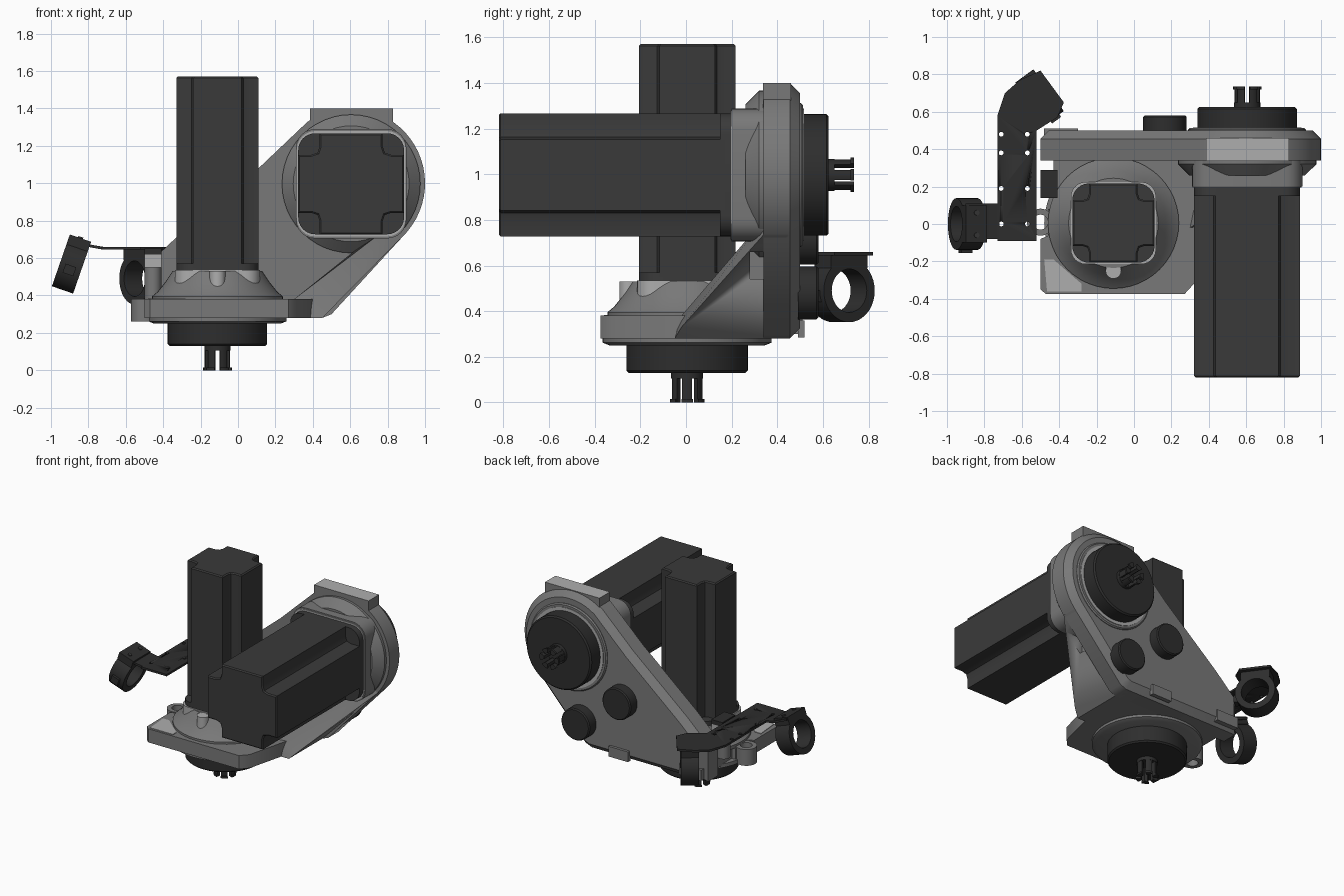
import bpy, bmesh
from math import sin, cos, radians, pi
from mathutils import Matrix, Vector

cube = bpy.data.objects.get("Cube")
if cube:
    bpy.data.objects.remove(cube, do_unlink=True)


def material(name, value):
    m = bpy.data.materials.new(name)
    m.use_nodes = True
    colour = (value, value, value, 1)
    m.diffuse_color = colour
    m.node_tree.nodes["Principled BSDF"].inputs["Base Color"].default_value = colour
    return m


GREY = material("bracket grey", 0.19)
LIGHT = material("machined light grey", 0.42)
DARK = material("motor charcoal", 0.042)
BLACK = material("near black", 0.027)


def finish(name, bm, mats, matrix=None):
    bmesh.ops.recalc_face_normals(bm, faces=bm.faces)
    me = bpy.data.meshes.new(name)
    if matrix:
        bm.transform(matrix)
    bm.to_mesh(me)
    bm.free()
    for m in mats if isinstance(mats, (list, tuple)) else [mats]:
        me.materials.append(m)
    for p in me.polygons:
        p.use_smooth = True
    me.set_sharp_from_angle(angle=radians(32))
    ob = bpy.data.objects.new(name, me)
    bpy.context.collection.objects.link(ob)
    return ob


def prism(name, pts, lo, hi, axis, mat, chamfer=0, matrix=None):
    """Extrude an outline along y or z; chamfer rounds the rim of the hi end."""
    place = (lambda p, d: (p[0], d, p[1])) if axis == "y" else (lambda p, d: (p[0], p[1], d))
    bm = bmesh.new()
    a = [bm.verts.new(place(p, lo)) for p in pts]
    b = [bm.verts.new(place(p, hi)) for p in pts]
    bm.faces.new(a)
    cap = bm.faces.new(b)
    n = len(pts)
    for i in range(n):
        j = (i + 1) % n
        bm.faces.new((a[i], a[j], b[j], b[i]))
    bmesh.ops.recalc_face_normals(bm, faces=bm.faces)
    if chamfer:
        bmesh.ops.bevel(bm, geom=list(cap.edges), offset=chamfer, segments=1,
                        affect="EDGES", clamp_overlap=True)
    return finish(name, bm, mat, matrix)


def box(name, lo, hi, mat, matrix=None):
    pts = [(lo[0], lo[1]), (hi[0], lo[1]), (hi[0], hi[1]), (lo[0], hi[1])]
    return prism(name, pts, lo[2], hi[2], "z", mat, 0, matrix)


def arc(cx, cy, r, a0, a1, n):
    steps = [radians(a0 + (a1 - a0) * i / n) for i in range(n + 1)]
    return [(cx + r * cos(t), cy + r * sin(t)) for t in steps]


def circle(cx, cy, r, n=48):
    return arc(cx, cy, r, 0, 360, n)[:-1]


def rounded(cx, cy, hx, hy, r):
    pts = []
    for sx, sy, a in ((1, 1, 0), (-1, 1, 90), (-1, -1, 180), (1, -1, 270)):
        pts += arc(cx + sx * (hx - r), cy + sy * (hy - r), r, a, a + 90, 6)
    return pts


def notched(cx, cy, hx, hy, n):
    """Square with a rounded step cut from each corner."""
    quarter = [(0, n), (n * 0.6, n), (n * 0.9, n * 0.9), (n, n * 0.6), (n, 0)]
    pts = []
    for sx, sy, flip in ((1, 1, 1), (-1, 1, -1), (-1, -1, 1), (1, -1, -1)):
        pts += [(cx + sx * (hx - u), cy + sy * (hy - v)) for u, v in quarter[::flip]]
    return pts


def lathe(name, profile, mat, matrix, n=48, closed=False):
    bm = bmesh.new()
    rings = [[bm.verts.new((r * cos(2 * pi * i / n), r * sin(2 * pi * i / n), z))
              for i in range(n)] for r, z in profile]
    pairs = list(zip(rings, rings[1:]))
    if closed:
        pairs.append((rings[-1], rings[0]))
    else:
        bm.faces.new(rings[0])
        bm.faces.new(rings[-1])
    for a, b in pairs:
        for i in range(n):
            j = (i + 1) % n
            bm.faces.new((a[i], a[j], b[j], b[i]))
    return finish(name, bm, mat, matrix)


def cut(target, cutter):
    mod = target.modifiers.new("cut", "BOOLEAN")
    mod.operation, mod.object, mod.solver = "DIFFERENCE", cutter, "EXACT"
    bpy.context.view_layer.objects.active = target
    bpy.ops.object.modifier_apply(modifier=mod.name)
    bpy.data.objects.remove(cutter, do_unlink=True)


# Motor: notched body, square flange, output disc and slotted collet
def motor(name, c, half, notch, axis, body, flange, disc, tip):
    prism(name + "_body", notched(*c, *half, notch), *body, axis, DARK, 0.008)
    prism(name + "_flange", rounded(*c, *half, 0.09), *flange, axis, DARK)
    prism(name + "_output_disc", circle(*c, 0.266, 64), *disc, axis, BLACK, 0.01)
    root = disc[1]
    s = 1 if tip > root else -1
    prism(name + "_collet_hub", circle(*c, 0.07), root - s * 0.01, root + s * 0.025, axis, BLACK)
    for k in range(6):
        def finger(r0, r1):
            a = k * 60
            return arc(*c, r1, a - 19, a + 19, 5) + arc(*c, r0, a + 15, a - 15, 5)
        prism(f"{name}_collet_finger_{k}", finger(0.042, 0.068), root, tip, axis, BLACK)
        prism(f"{name}_collet_lip_{k}", finger(0.06, 0.077), tip - s * 0.015, tip, axis, BLACK)


M1, M2 = (-0.11, 0.005), (0.605, 0.997)
motor("upright_motor", M1, (0.22, 0.212), 0.09, "z", (0.55, 1.57), (0.52, 0.57), (0.26, 0.13), 0.0)
motor("long_motor", M2, (0.283, 0.27), 0.115, "y", (0.17, -0.82), (0.15, 0.21), (0.49, 0.625), 0.735)

# Upright plate of the bracket
outline = [(-0.5, 0.28), (-0.5, 0.55), (-0.33, 0.71), (0.11, 1.08)]
outline += arc(0.6, 1.0, 0.4, 125, -40, 28) + [(0.5, 0.3), (0.45, 0.28)]
prism("upright_plate", outline, 0.34, 0.5, "y", GREY, 0.045)
tab = box("top_tab", (0.385, 0.338, 1.2), (0.83, 0.46, 1.4), [GREY, LIGHT])
for p in tab.data.polygons:
    p.material_index = int(p.normal.z > 0.9)

# Base plate and side gusset
prism("base_plate", [(-0.47, -0.375), (0.27, -0.375), (0.32, -0.32), (0.4, 0.0), (0.4, 0.36),
                     (-0.43, 0.36), (-0.43, -0.05), (-0.5, -0.08), (-0.5, -0.35)],
      0.28, 0.38, "z", GREY)
bm = bmesh.new()
for v in ((0.3, -0.05, 0.28), (0.45, -0.05, 0.28), (0.3, -0.02, 0.38), (0.45, 0.45, 0.28),
          (0.3, 0.45, 0.28), (0.9, 0.34, 0.735), (0.9, 0.45, 0.735), (0.5, -0.02, 0.33),
          (0.65, 0.34, 0.66), (0.85, 0.34, 0.8), (0.85, 0.45, 0.8)):
    bm.verts.new(v)
hull = bmesh.ops.convex_hull(bm, input=bm.verts)
loose = [v for v in bm.verts if not v.link_faces]
bmesh.ops.delete(bm, geom=loose, context="VERTS")
gusset = finish("side_gusset", bm, GREY)
cut(gusset, box("gusset_window_cutter", (0.69, 0.28, 0.54), (1.0, 0.4, 0.66), GREY))

# Motor mounts with bright rims
at_base = Matrix.Translation((*M1, 0))
lathe("base_mount_dome", [(0.35, 0.37), (0.35, 0.395), (0.32, 0.42), (0.28, 0.47), (0.24, 0.53)],
      GREY, at_base)
prism("base_mount_rim", rounded(*M1, 0.228, 0.22, 0.08), 0.4, 0.535, "z", LIGHT)
lathe("base_seal_ring", [(0.34, 0.25), (0.37, 0.262), (0.37, 0.29)], GREY, at_base, 64)
prism("side_mount", rounded(*M2, 0.295, 0.292, 0.1), 0.2, 0.35, "y", GREY)
prism("side_mount_rim", rounded(*M2, 0.291, 0.282, 0.1), 0.195, 0.201, "y", LIGHT)
prism("side_mount_collar", circle(*M2, 0.37), 0.345, 0.26, "y", GREY, 0.06)
prism("rear_ring", circle(*M2, 0.315, 64), 0.49, 0.512, "y", GREY, 0.008)
prism("rear_bright_ring", circle(*M2, 0.29, 64), 0.5, 0.516, "y", LIGHT)

# Small fittings on the bracket
prism("front_peg", circle(-0.11, -0.25, 0.042, 24), 0.38, 0.53, "z", LIGHT)
prism("corner_pad", [(-0.48, -0.19), (-0.43, -0.19), (-0.28, -0.32), (-0.28, -0.36), (-0.465, -0.36)],
      0.375, 0.384, "z", LIGHT)
lathe("mounting_ear", [(0.072, 0.26), (0.072, 0.38), (0.04, 0.38), (0.04, 0.26)], GREY,
      Matrix.Translation((-0.5, 0.01, 0)), 32, True)
box("ear_bridge", (-0.46, -0.06, 0.27), (-0.4, 0.08, 0.37), GREY)
prism("arm_post", circle(-0.455, 0.21, 0.045, 24), 0.36, 0.56, "z", GREY)
box("post_block", (-0.5, 0.14, 0.55), (-0.41, 0.29, 0.62), LIGHT)
box("post_cap", (-0.5, 0.14, 0.62), (-0.41, 0.29, 0.652), BLACK)
box("rear_foot", (0.11, 0.49, 0.285), (0.27, 0.52, 0.36), GREY)
box("rear_corner_foot", (-0.48, 0.45, 0.3), (-0.3, 0.51, 0.38), GREY)
for i, (x, z) in enumerate(((0.165, 0.72), (0.5, 0.48))):
    prism(f"rear_knob_{i}", circle(x, z, 0.116), 0.49, 0.58, "y", BLACK, 0.008)

# Bent arm with bolt holes
arm = prism("arm_plate", [(-0.73, -0.09), (-0.52, -0.09), (-0.52, 0.5), (-0.41, 0.57), (-0.375, 0.65),
                          (-0.5, 0.82), (-0.61, 0.77), (-0.69, 0.7), (-0.73, 0.58)],
            0.645, 0.66, "z", BLACK)
for x in (-0.71, -0.57):
    for y in (0.0, 0.19, 0.38, 0.48):
        cut(arm, prism("hole_cutter", circle(x, y, 0.013, 12), 0.6, 0.7, "z", BLACK))
prism("arm_step", [(-0.72, 0.645), (-0.79, 0.657), (-0.9, 0.705), (-0.9, 0.72), (-0.79, 0.672), (-0.72, 0.66)],
      -0.08, 0.11, "y", BLACK)


# Ring clamps at the two ends of the arm
def clamp(name, centre, axis, up, lug_side):
    z, y = Vector(axis).normalized(), Vector(up).normalized()
    m = Matrix((y.cross(z), y, z)).transposed().to_4x4()
    m.translation = centre
    lathe(name + "_ring", [(0.138, -0.06), (0.138, 0.06), (0.095, 0.06), (0.095, -0.06)],
          BLACK, m, 40, True)
    box(name + "_block", (-0.1, 0.1, -0.06), (0.1, 0.155, 0.06), BLACK, m)
    edge = sorted((lug_side * 0.11, lug_side * 0.155))
    box(name + "_lug", (edge[0], -0.05, -0.03), (edge[1], 0.0, 0.03), BLACK, m)
    for dx in (-0.06, 0.06):
        prism(name + "_bolt", circle(dx, 0, 0.014, 12), 0.15, 0.162, "y", DARK, 0, m)


clamp("outer_clamp", (-0.893, 0, 0.56), (0.95, 0, -0.33), (0.33, 0, 0.95), -1)
clamp("rear_clamp", (-0.505, 0.68, 0.49), (0.81, 0.59, 0), (0, 0, 1), -1)
